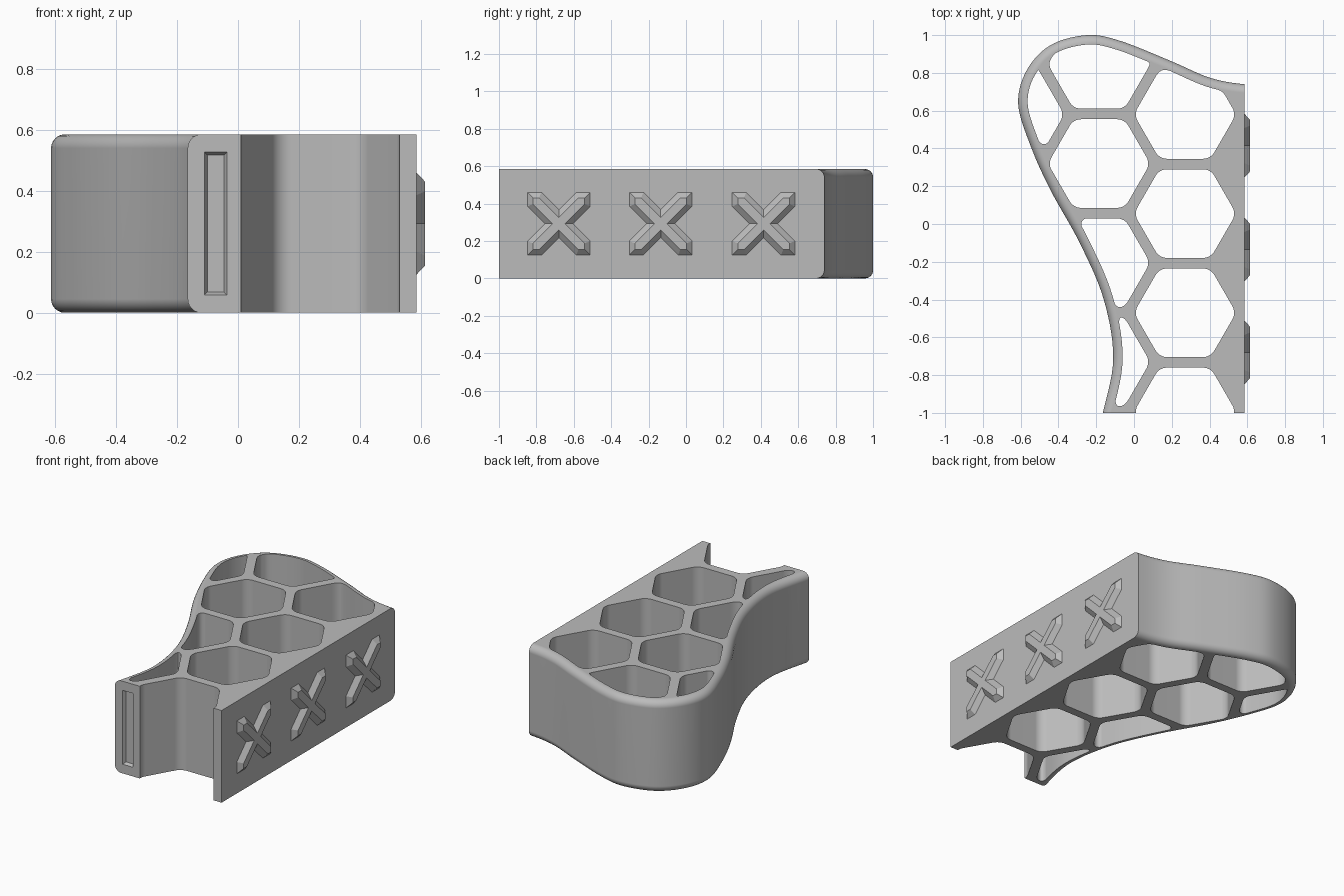
import bpy, bmesh, math
from mathutils import Vector

if "Cube" in bpy.data.objects:
    bpy.data.objects.remove(bpy.data.objects["Cube"], do_unlink=True)

HEIGHT, RIGHT, FRONT, FILLET, WALL = 0.585, 0.585, -1.0, 0.045, 0.05

grey = bpy.data.materials.new("plain grey")
grey.use_nodes = True
colour = (0.5, 0.5, 0.5, 1)
grey.diffuse_color = colour
grey.node_tree.nodes["Principled BSDF"].inputs["Base Color"].default_value = colour


def loft(name, stacks):
    """Mesh object from stacks of equal-length rings, capped at both ends."""
    bm = bmesh.new()
    for rings in stacks:
        rows = [[bm.verts.new(p) for p in ring] for ring in rings]
        n = len(rows[0])
        for a, b in zip(rows, rows[1:]):
            for i in range(n):
                j = (i + 1) % n
                bm.faces.new((a[i], a[j], b[j], b[i]))
        bm.faces.new(rows[0][::-1])
        bm.faces.new(rows[-1])
    bmesh.ops.recalc_face_normals(bm, faces=bm.faces)
    mesh = bpy.data.meshes.new(name)
    bm.to_mesh(mesh)
    bm.free()
    mesh.materials.append(grey)
    ob = bpy.data.objects.new(name, mesh)
    bpy.context.collection.objects.link(ob)
    return ob


def spline(pts, steps=7):
    """Smooth curve through pts; the first and last only steer the ends."""
    out = []
    for a, b, c, d in zip(pts, pts[1:], pts[2:], pts[3:]):
        for k in range(steps):
            t = k / steps
            out.append(0.5 * (2 * b + (c - a) * t + (2 * a - 5 * b + 4 * c - d) * t ** 2
                              + (3 * b - a - 3 * c + d) * t ** 3))
    return out + [pts[-2]]


def inset(pts, dist):
    out = []
    for i, p in enumerate(pts):
        t = (pts[min(i + 1, len(pts) - 1)] - pts[max(i - 1, 0)]).normalized()
        out.append(p + Vector((t.y, -t.x)) * dist)
    return out


def clip(poly, hexagon):
    for i, a in enumerate(hexagon):
        edge = hexagon[(i + 1) % len(hexagon)] - a
        out = []
        for j, q in enumerate(poly):
            p = poly[j - 1]
            dp, dq = edge.cross(p - a), edge.cross(q - a)
            if dp * dq < 0:
                out.append(p.lerp(q, dp / (dp - dq)))
            if dq >= 0:
                out.append(q)
        poly = out
    return [p for i, p in enumerate(poly) if (p - poly[i - 1]).length > 1e-5]


def trim(chain, dist):
    """Drop the given length from the start of a polyline."""
    chain = list(chain)
    while len(chain) > 2 and (chain[1] - chain[0]).length <= dist:
        dist -= (chain[1] - chain[0]).length
        chain.pop(0)
    step = chain[1] - chain[0]
    chain[0] = chain[0] + step.normalized() * min(dist, step.length * 0.9)
    return chain


def rounded(poly, steps=6):
    n = len(poly)
    turn = [(poly[i] - poly[i - 1]).angle(poly[(i + 1) % n] - poly[i]) for i in range(n)]
    corners = [i for i in range(n) if turn[i] > math.radians(20)]

    def cut(i, length):
        radius = 0.07 if turn[i] < math.radians(65) else 0.03
        return min(radius * math.tan(turn[i] / 2), length * 0.45)

    chains = []
    for a, b in zip(corners, corners[1:] + [corners[0] + n]):
        chain = [poly[k % n] for k in range(a, b + 1)]
        length = sum((q - p).length for p, q in zip(chain, chain[1:]))
        chain = trim(chain, cut(a, length))
        chains.append(trim(chain[::-1], cut(b % n, length))[::-1])
    out = []
    for k, i in enumerate(corners):
        # Circular arc as a rational curve, then the trimmed side
        p, q, w = chains[k - 1][-1], chains[k][0], math.cos(turn[i] / 2)
        for s in range(1, steps):
            t = s / steps
            f, g, h = (1 - t) ** 2, 2 * w * t * (1 - t), t * t
            out.append((p * f + poly[i] * g + q * h) / (f + g + h))
        out += chains[k]
    return out


# Curved outer edge, from the front left round the back to the right side
guide = [Vector(p) for p in (
    (-0.235, -1.28), (-0.165, -1), (-0.11, -0.71), (-0.16, -0.4), (-0.285, -0.105),
    (-0.445, 0.185), (-0.55, 0.42), (-0.613, 0.635), (-0.57, 0.81), (-0.445, 0.945),
    (-0.25, 1), (-0.075, 0.97), (0.19, 0.865), (0.4, 0.775), (0.585, 0.74), (0.8, 0.735))]
edge = spline(guide)


def body_ring(dist, z):
    pts = inset(edge, dist)
    pts[0].y, pts[-1].x = FRONT, RIGHT
    pts.append(Vector((RIGHT, FRONT)))
    return [(p.x, p.y, z) for p in pts]


# Body with filleted top and bottom along the curve
arc = [k * math.pi / 12 for k in range(7)]
lower = [(FILLET * (1 - math.sin(a)), FILLET * (1 - math.cos(a))) for a in arc]
layers = lower + [(d, HEIGHT - z) for d, z in reversed(lower)]
body = loft("honeycomb_body", [[body_ring(d, z) for d, z in layers]])

# Honeycomb cells kept inside the outer wall
inner = inset(edge, WALL)
inner = [Vector((-0.2, -1.4))] + inner + [Vector((0.9, 0.68)), Vector((0.9, -1.4))]
PITCH, RADIUS = 0.525, 0.271
centres = [(0.27, 0.58 - PITCH * k) for k in range(4)]
centres += [(-0.185, 0.845 - PITCH * k) for k in range(4)] + [(-0.64, 0.58)]
cells = []
for cx, cy in centres:
    hexagon = [Vector((cx + RADIUS * math.cos(k * math.pi / 3),
                       cy + RADIUS * math.sin(k * math.pi / 3))) for k in range(6)]
    shape = rounded(clip(inner, hexagon))
    cells.append([[(p.x, p.y, z) for p in shape] for z in (-0.1, HEIGHT + 0.1)])
cell_cutter = loft("cell_cutter", cells)


# Shallow tapered slot in the front end of the wall
def slot_ring(d, y):
    x0, x1, z0, z1 = -0.11 + d, -0.036 - d, 0.058 + d, 0.527 - d
    return [(x0, y, z0), (x1, y, z0), (x1, y, z1), (x0, y, z1)]


slot_cutter = loft("slot_cutter", [[slot_ring(-0.01, -1.02), slot_ring(0.01, -0.98)]])

for cutter in (cell_cutter, slot_cutter):
    cutter.hide_render = True
    mod = body.modifiers.new("cut", 'BOOLEAN')
    mod.operation, mod.solver, mod.object = 'DIFFERENCE', 'EXACT', cutter
    bpy.context.view_layer.objects.active = body
    bpy.ops.object.modifier_apply(modifier=mod.name)
    bpy.data.objects.remove(cutter, do_unlink=True)

bpy.ops.object.select_all(action='DESELECT')
body.select_set(True)
bpy.context.view_layer.objects.active = body
bpy.ops.object.shade_smooth_by_angle(angle=math.radians(30))
body.modifiers.new("even_shading", 'WEIGHTED_NORMAL').keep_sharp = True


# Raised chamfered crosses on the right side
def cross_ring(x, y, end, side):
    quarter = [(side, 0), (end, end - side), (end, end), (end - side, end)]
    ring = []
    for _ in range(4):
        ring += [(x, y + u, HEIGHT / 2 + v) for u, v in quarter]
        quarter = [(-v, u) for u, v in quarter]
    return ring


for name, y in (("front", -0.68), ("middle", -0.135), ("back", 0.415)):
    loft(name + "_cross", [[cross_ring(RIGHT - 0.005, y, 0.168, 0.075),
                            cross_ring(RIGHT, y, 0.168, 0.075),
                            cross_ring(RIGHT + 0.028, y, 0.138, 0.033)]])
